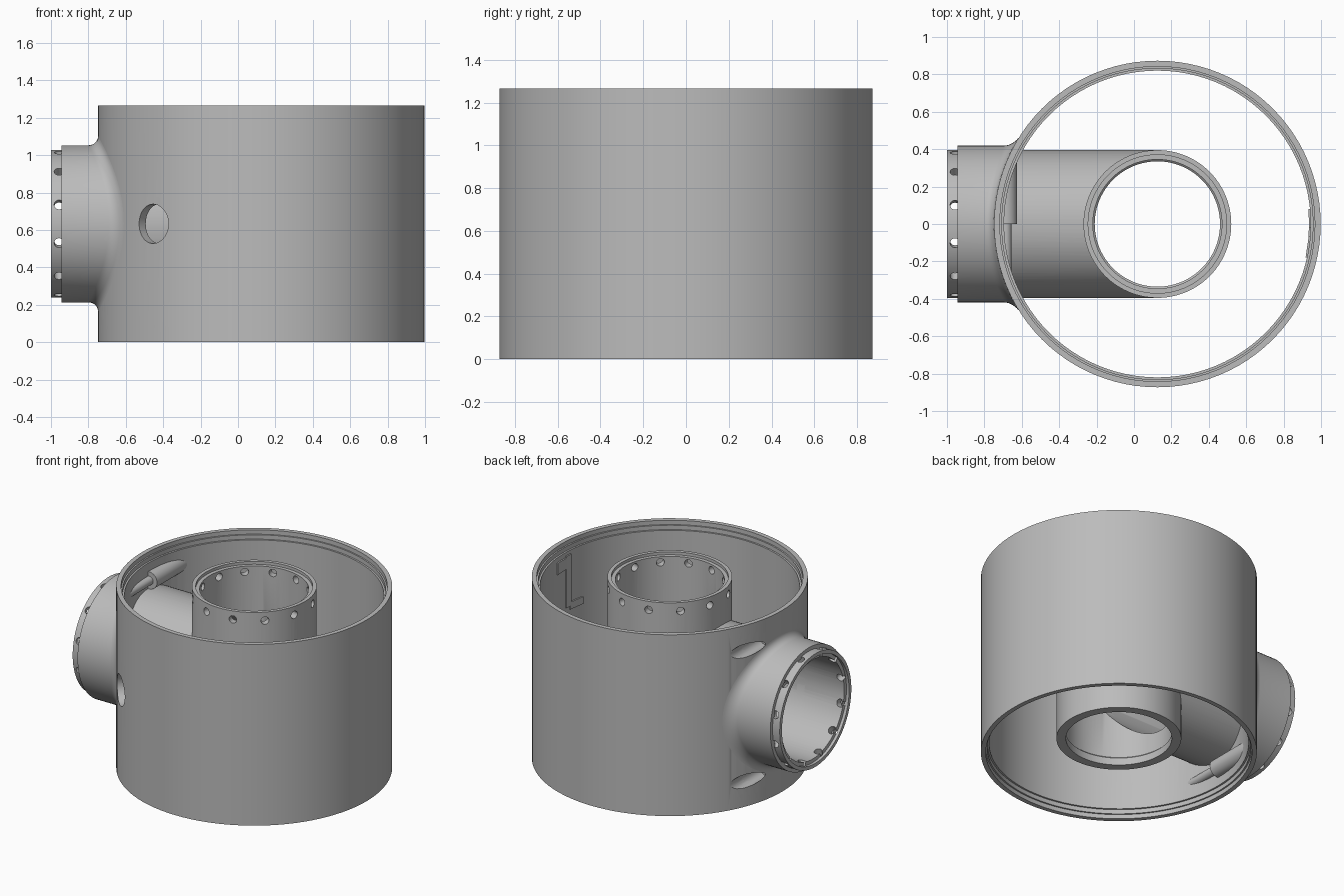
import bpy, bmesh, math
from mathutils import Matrix, Vector

cube = bpy.data.objects.get("Cube")
if cube:
    bpy.data.objects.remove(cube)

CX, MID, HEIGHT = 0.125, 0.633, 1.265      # shell axis, pipe height, total height
R_SHELL, R_PIPE, R_BORE = 0.873, 0.395, 0.345
SEG = 96

grey = bpy.data.materials.new("plain grey")
grey.use_nodes = True
grey.diffuse_color = (0.5, 0.5, 0.5, 1)
grey.node_tree.nodes["Principled BSDF"].inputs["Base Color"].default_value = (0.5, 0.5, 0.5, 1)

UPRIGHT = Matrix.Translation((CX, 0, 0))
ALONG_X = Matrix.Translation((0, 0, MID)) @ Matrix.Rotation(math.pi / 2, 4, "Y")


def finish(bm, name):
    bmesh.ops.recalc_face_normals(bm, faces=bm.faces)
    mesh = bpy.data.meshes.new(name)
    bm.to_mesh(mesh)
    bm.free()
    mesh.materials.append(grey)
    obj = bpy.data.objects.new(name, mesh)
    bpy.context.collection.objects.link(obj)
    return obj


def bridge(bm, rings, closed):
    """Skin a list of vertex rings with quads."""
    pairs = list(zip(rings, rings[1:])) + ([(rings[-1], rings[0])] if closed else [])
    for a, b in pairs:
        for i in range(len(a)):
            j = (i + 1) % len(a)
            bm.faces.new((a[i], a[j], b[j], b[i]))


def lathe(name, profile, matrix):
    """Revolve a closed (radius, height) profile."""
    bm = bmesh.new()
    rings = []
    for r, h in profile:
        angles = [math.tau * i / SEG for i in range(SEG)]
        rings.append([bm.verts.new(matrix @ Vector((r * math.cos(a), r * math.sin(a), h))) for a in angles])
    bridge(bm, rings, True)
    return finish(bm, name)


def rods(name, specs, segments=32):
    """Solid cylinders given as (start, end, radius)."""
    bm = bmesh.new()
    for start, end, radius in specs:
        start, end = Vector(start), Vector(end)
        axis = end - start
        place = Matrix.Translation((start + end) / 2) @ axis.to_track_quat("Z", "Y").to_matrix().to_4x4()
        bmesh.ops.create_cone(bm, cap_ends=True, segments=segments, radius1=radius,
                              radius2=radius, depth=axis.length, matrix=place)
    return finish(bm, name)


def boolean(obj, cutter, operation="DIFFERENCE", keep=False):
    bpy.context.view_layer.objects.active = obj
    mod = obj.modifiers.new("cut", "BOOLEAN")
    mod.operation, mod.object, mod.solver = operation, cutter, "EXACT"
    bpy.ops.object.modifier_apply(modifier=mod.name)
    if not keep:
        bpy.data.objects.remove(cutter)


def ring_holes(matrix, height):
    """Twelve short radial drills around a pipe end."""
    specs = []
    for i in range(12):
        a = math.radians(15 + 30 * i)
        d = Vector((math.cos(a), math.sin(a), 0))
        lift = Vector((0, 0, height))
        specs.append((matrix @ (d * 0.3 + lift), matrix @ (d * 0.45 + lift), 0.026))
    return rods("hole_cutter", specs, 20)


# Outer shell with a stepped lip at both ends
lip = 0.06
shell = lathe("outer_shell", [
    (R_SHELL, 0), (R_SHELL, HEIGHT), (0.842, HEIGHT), (0.842, HEIGHT - 0.03),
    (0.832, HEIGHT - 0.03), (0.832, HEIGHT - lip), (0.82, HEIGHT - lip),
    (0.82, lip), (0.832, lip), (0.832, 0.03), (0.842, 0.03), (0.842, 0)], UPRIGHT)

# Vertical centre tube, rebated at the top
tube = lathe("centre_tube", [
    (R_PIPE, 0.1), (R_PIPE, HEIGHT), (0.37, HEIGHT), (0.37, HEIGHT - 0.02),
    (R_BORE, HEIGHT - 0.02), (R_BORE, 0.16), (0.335, 0.15), (0.335, 0.1)], UPRIGHT)

# Side pipe running from the centre tube out through the shell
pipe = lathe("side_pipe", [
    (R_PIPE, -1), (R_PIPE, CX), (R_BORE, CX), (R_BORE, -0.98), (0.37, -0.98), (0.37, -1)], ALONG_X)

# Bore joining pipe and tube
bore = rods("bore_cutter", [((-1.2, 0, MID), (CX, 0, MID), R_BORE)], SEG)
boolean(shell, bore, keep=True)
boolean(tube, bore)
boolean(pipe, rods("tube_cutter", [((CX, 0, -0.2), (CX, 0, 1.5), 0.375)], SEG))
boolean(tube, ring_holes(UPRIGHT, HEIGHT - 0.06))
boolean(pipe, ring_holes(ALONG_X, -0.957))

# Round access hole in the front of the shell
a = math.radians(-131.6)
d = Vector((math.cos(a), math.sin(a), 0))
hub = Vector((CX, 0, MID))
boolean(shell, rods("access_cutter", [(hub + d * 0.7, hub + d, 0.105)], 48))

# Screw bosses above and below the pipe, bored from the back
X_BOSS = -0.685
bosses, drills, pins = [], [], []
for z in (MID - 0.455, MID + 0.455):
    bosses.append(((X_BOSS, 0, z), (X_BOSS, 0.45, z), 0.06))
    pins.append(((X_BOSS, -0.33, z), (X_BOSS, 0.02, z), 0.03))
    drills.append(((X_BOSS, 0.1, z), (X_BOSS, 0.6, z), 0.046))
inside = [((CX, 0, 0), (CX, 0, HEIGHT), 0.86)]
for name, specs in (("screw_bosses", bosses), ("screw_pins", pins)):
    part = rods(name, specs)
    boolean(part, rods("trim_cutter", inside, SEG), "INTERSECT")
    if name == "screw_bosses":
        boolean(part, rods("drill_cutter", drills))
boolean(shell, rods("drill_cutter", drills))

# Collar around the pipe, flaring smoothly into the shell
FLARE, R_COLLAR = 0.05, 0.42
bm = bmesh.new()
rows = [(0.385, None), (R_COLLAR, None)] + [(R_COLLAR + FLARE * (1 - math.cos(u)), FLARE * (1 - math.sin(u)))
                                           for u in (math.pi / 16 * k for k in range(9))]
rings = []
for r, gap in rows:
    ring = []
    for i in range(SEG):
        t = math.tau * i / SEG
        y = r * math.cos(t)
        wall = CX - math.sqrt(R_SHELL ** 2 - y * y)
        x = -0.945 if gap is None else wall - gap
        ring.append(bm.verts.new((x, y, MID + r * math.sin(t))))
    rings.append(ring)
bridge(bm, rings, False)
finish(bm, "pipe_collar")

# Thin stepped key plates on the inner wall opposite the pipe
bm = bmesh.new()
for y, z, w, h in ((-0.045, 1.0, 0.05, 0.36), (-0.12, 0.82, 0.12, 0.05), (0.03, 1.13, 0.1, 0.08)):
    x = CX + math.sqrt(0.82 ** 2 - y * y)
    place = Matrix.Translation((x, y, z)) @ Matrix.Rotation(math.asin(y / 0.82), 4, "Z")
    bmesh.ops.create_cube(bm, size=1, matrix=place @ Matrix.Diagonal((0.02, w, h, 1)))
finish(bm, "key_plates")

# Smooth shading with crisp edges
for obj in bpy.context.collection.objects:
    if obj.type == "MESH" and grey.name in obj.data.materials:
        bpy.ops.object.select_all(action="DESELECT")
        obj.select_set(True)
        bpy.context.view_layer.objects.active = obj
        bpy.ops.object.shade_smooth_by_angle(angle=math.radians(30))
